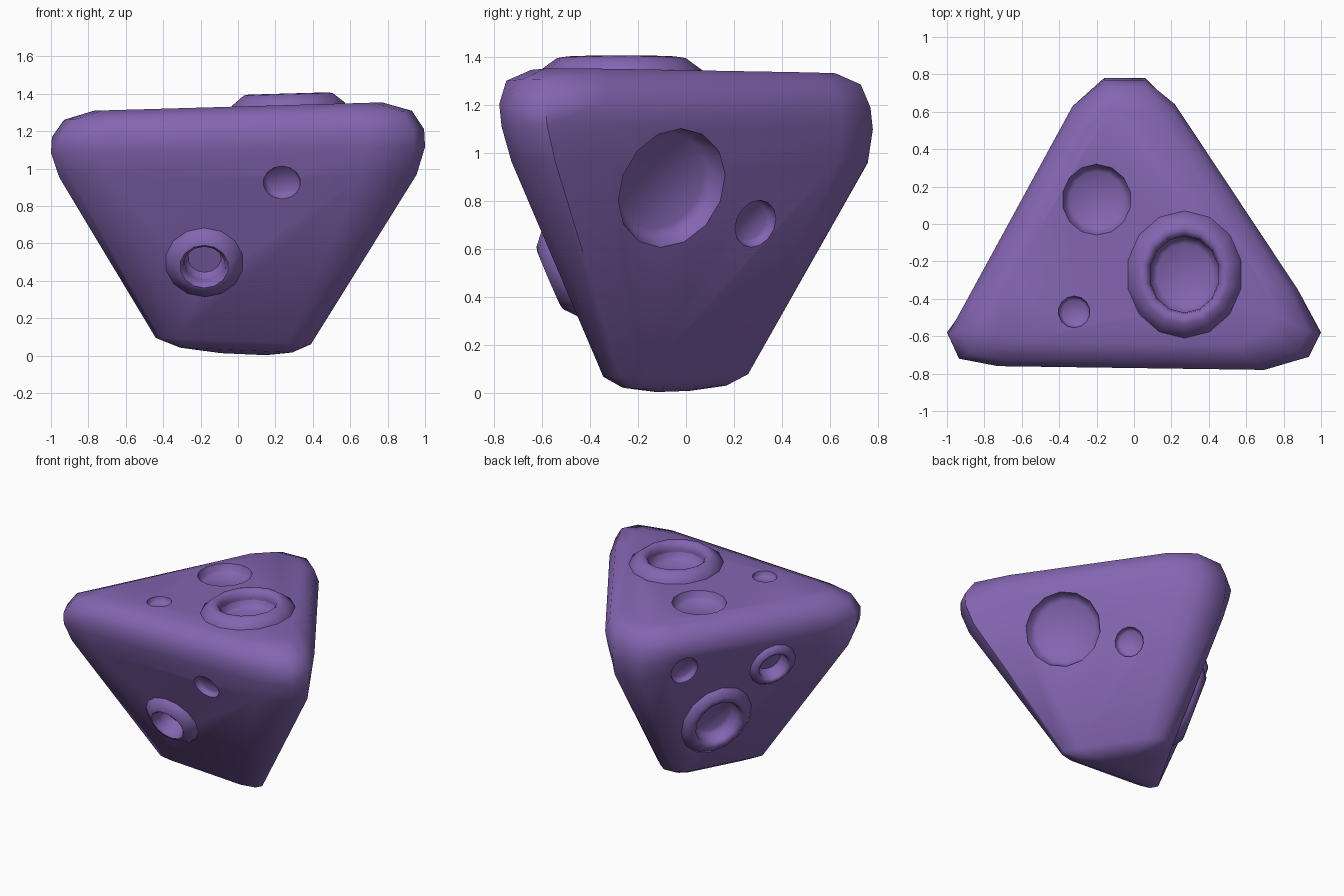
import bpy, bmesh, math
from mathutils import Vector, Matrix
from mathutils.bvhtree import BVHTree

if "Cube" in bpy.data.objects:
    bpy.data.objects.remove(bpy.data.objects["Cube"])

mat = bpy.data.materials.new("purple_rock")
mat.diffuse_color = (0.23, 0.13, 0.44, 1)
mat.use_nodes = True
mat.node_tree.nodes["Principled BSDF"].inputs["Base Color"].default_value = mat.diffuse_color


def finish(bm, name):
    bmesh.ops.recalc_face_normals(bm, faces=bm.faces[:])
    me = bpy.data.meshes.new(name)
    bm.to_mesh(me)
    bm.free()
    me.materials.append(mat)
    ob = bpy.data.objects.new(name, me)
    bpy.context.collection.objects.link(ob)
    return ob


def smooth(ob, angle):
    bpy.ops.object.select_all(action='DESELECT')
    ob.select_set(True)
    bpy.context.view_layer.objects.active = ob
    bpy.ops.object.shade_smooth_by_angle(angle=math.radians(angle))


def loft(bm, rings, closed=False):
    # bridges rings of equal length; caps the ends or joins them
    vs = [[bm.verts.new(p) for p in r] for r in rings]
    n = len(vs[0])
    pairs = list(zip(vs, vs[1:])) + ([(vs[-1], vs[0])] if closed else [])
    for a, b in pairs:
        for i in range(n):
            j = (i + 1) % n
            bm.faces.new((a[i], a[j], b[j], b[i]))
    if not closed:
        bm.faces.new(vs[0][::-1])
        bm.faces.new(vs[-1])


# Rock body: rounded triangle outline lofted upward, both ends tilted slightly
outline = [(-1, -.58), (-.94, -.71), (-.73, -.75), (.7, -.77), (.94, -.7), (1, -.58),
           (.88, -.34), (.22, .65), (.06, .78), (-.16, .78), (-.33, .64), (-.9, -.4)]
inward = {6: -1, 7: -1, 10: 1, 11: 1}  # points bounding the two slanted sides
# height, x scale, y scale, x offset, y offset, side pinch
levels = [(0.008, .12, .10, .03, -.06, 0), (.03, .30, .28, -.01, -.05, 0),
          (.078, .415, .39, -.025, -.045, 0), (.96, .955, .96, 0, .01, .05),
          (1.1, 1, 1, 0, 0, .03), (1.19, .995, 1, 0, -.01, 0),
          (1.285, .93, .955, 0, -.015, 0), (1.332, .77, .82, 0, -.015, 0)]
bm = bmesh.new()
loft(bm, [[(x * sx + ox + inward.get(i, 0) * p, y * sy + oy,
            z + (.072 * z / 1.3 - .045) * x * sx)
           for i, (x, y) in enumerate(outline)] for z, sx, sy, ox, oy, p in levels])
body = finish(bm, "rock_body")
probe = bmesh.new()
probe.from_mesh(body.data)
tree = BVHTree.FromBMesh(probe)


def surface(point, direction):
    # frame on the body surface hit by a ray
    d = Vector(direction).normalized()
    loc, nor, _, _ = tree.ray_cast(Vector(point) - d * 4, d)
    if nor.dot(d) > 0:
        nor = -nor
    side = Vector((0, 1, 0)).cross(nor) if abs(nor.z) > .7 else Vector((0, 0, 1)).cross(nor)
    side.normalize()
    up = nor.cross(side)
    return Matrix((side, up, nor)).transposed().to_4x4(), loc


def lathe(name, frame, profile, rx, ry, closed, n=14):
    rot, loc = frame
    m = Matrix.Translation(loc) @ rot
    bm = bmesh.new()
    loft(bm, [[m @ Vector((r * rx * math.cos(2 * math.pi * (i + .5) / n),
                           r * ry * math.sin(2 * math.pi * (i + .5) / n), h))
               for i in range(n)] for r, h in profile], closed)
    return finish(bm, name)


cutters = []


def pit(frame, rx, ry, depth):
    prof = [(1.02, .05), (1, 0), (.92, -.7 * depth), (.8, -depth)]
    cutters.append(lathe("pit_cutter", frame, prof, rx, ry, False))


def rim_crater(name, frame, rx, ry, h, hole, depth):
    c = hole + .1
    prof = [(1, -.03), (1, .005), (c + .09, h * .92), (c, h), (hole + .02, h * .7),
            (hole, h * .1), (hole, -.04)]
    smooth(lathe(name, frame, prof, rx, ry, True), 60)
    pit(frame, rx * hole * 1.02, ry * hole * 1.02, depth)


def left(t, z):
    # ray onto the back-left slope: t runs along the face
    h = .204 + .39 * z
    return surface((-.877 * h + .481 * t, .481 * h + .877 * t, z), (.877, -.481, 0))


def top(x, y):
    return surface((x, y, 1), (0, 0, -1))


def front(x, z):
    return surface((x, 0, z), (0, 1, 0))


def right(y, z):
    return surface((0, y, z), (-1, 0, 0))


# Raised-rim craters
rim_crater("top_crater_rim", top(.27, -.27), .31, .34, .062, .6, .06)
rim_crater("front_crater_rim", front(-.18, .5), .21, .2, .06, .52, .06)
rim_crater("left_large_crater_rim", left(-.04, .5), .26, .29, .05, .62, .06)
rim_crater("left_small_crater_rim", left(-.40, .89), .17, .175, .035, .62, .06)

# Plain pits
pit(top(-.2, .13), .185, .19, .065)
pit(top(-.32, -.47), .085, .085, .035)
pit(front(.235, .925), .1, .095, .04)
pit(right(-.06, .855), .262, .262, .08)
pit(right(.29, .705), .1, .104, .04)
pit(left(.28, 1.0), .1, .11, .04)

# Carve the pits out of the body
bpy.context.view_layer.objects.active = body
for c in cutters:
    c.hide_render = True
    mod = body.modifiers.new("carve", 'BOOLEAN')
    mod.operation = 'DIFFERENCE'
    mod.solver = 'EXACT'
    mod.object = c
    bpy.ops.object.modifier_apply(modifier=mod.name)
for c in cutters:
    bpy.data.objects.remove(c, do_unlink=True)
probe.free()
smooth(body, 54)
